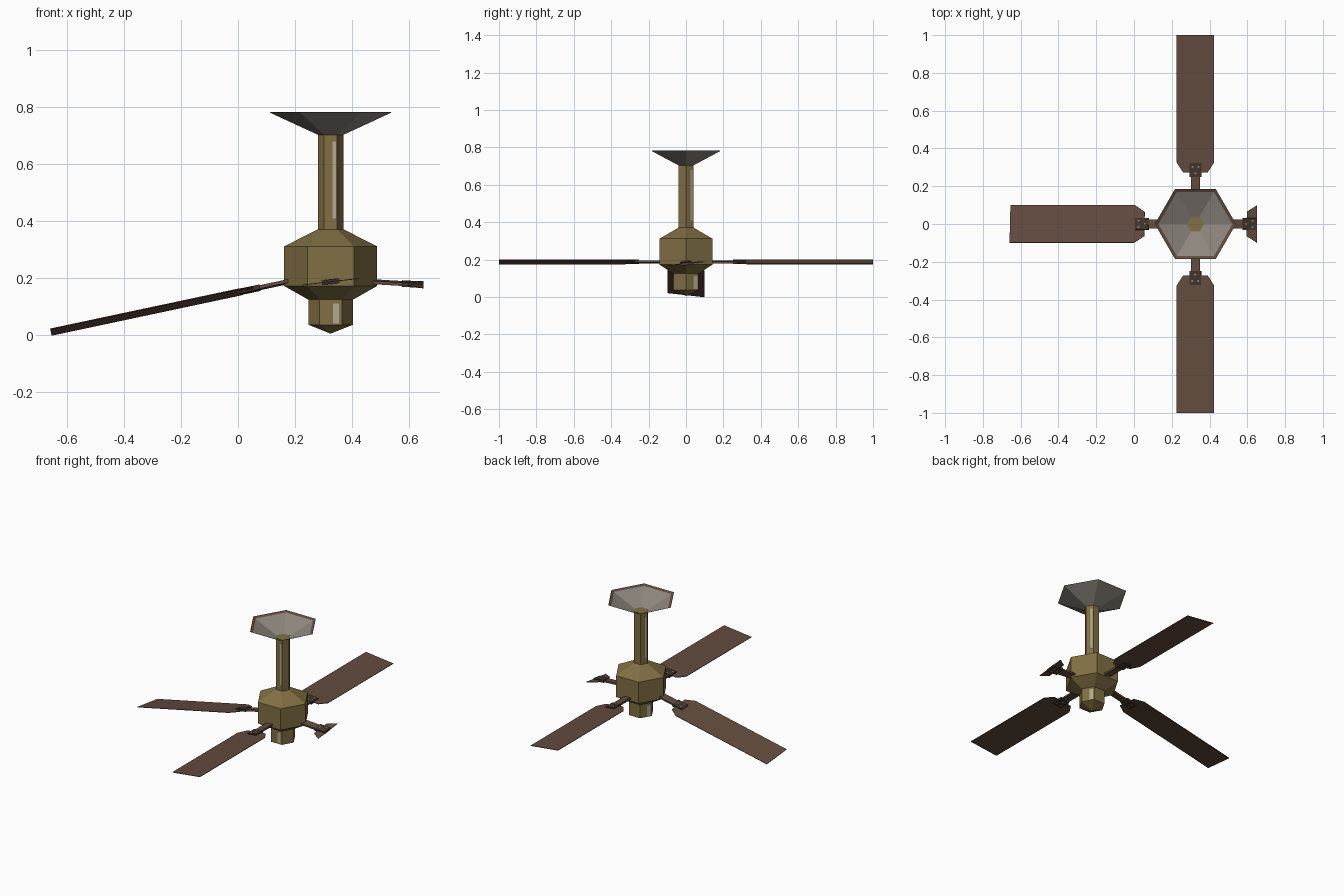
import bpy, bmesh, math
from mathutils import Matrix

if "Cube" in bpy.data.objects:
    bpy.data.objects.remove(bpy.data.objects["Cube"])

HUB_X = 0.325          # fan axis
ARM_Z = 0.188          # height of the blade arms
PIVOT = 0.15           # radius where the arms leave the motor


def mat(name, rgb):
    m = bpy.data.materials.new(name)
    m.diffuse_color = (*rgb, 1)
    m.use_nodes = True
    m.node_tree.nodes["Principled BSDF"].inputs["Base Color"].default_value = m.diffuse_color
    return m


BRASS = mat("aged_brass", (0.22, 0.16, 0.058))
PALE = mat("pale_highlight", (0.45, 0.40, 0.30))
GREY = mat("canopy_grey", (0.27, 0.24, 0.21))
WOOD = mat("brown_wood", (0.125, 0.072, 0.05))
DARK = mat("dark_bracket", (0.055, 0.036, 0.026))
SCREW = mat("screw_metal", (0.28, 0.22, 0.17))


def finish(name, bm, material, matrix=None):
    bmesh.ops.remove_doubles(bm, verts=bm.verts, dist=1e-5)
    me = bpy.data.meshes.new(name)
    bm.to_mesh(me)
    bm.free()
    me.materials.append(material)
    ob = bpy.data.objects.new(name, me)
    bpy.context.collection.objects.link(ob)
    ob.matrix_world = matrix or Matrix.Translation((HUB_X, 0, 0))
    return ob


def hex_lathe(name, profile, material, cap_ends=False):
    """Six-sided turned part from (radius, z) points, listed bottom to top."""
    bm = bmesh.new()
    rings = [[bm.verts.new((r * math.cos(i * math.pi / 3),
                            r * math.sin(i * math.pi / 3), z))
              for i in range(6)] for r, z in profile]
    for a, b in zip(rings, rings[1:]):
        for i in range(6):
            j = (i + 1) % 6
            bm.faces.new((a[i], a[j], b[j], b[i]))
    if cap_ends:
        bm.faces.new(rings[-1])
        bm.faces.new(rings[0][::-1])
    return finish(name, bm, material)


def plate(name, outline, z0, z1, material, matrix):
    """Flat outline extruded from z0 to z1."""
    bm = bmesh.new()
    f = bm.faces.new([bm.verts.new((x, y, z0)) for x, y in outline])
    ex = bmesh.ops.extrude_face_region(bm, geom=[f])["geom"]
    for v in ex:
        if isinstance(v, bmesh.types.BMVert):
            v.co.z = z1
    bmesh.ops.recalc_face_normals(bm, faces=bm.faces)
    return finish(name, bm, material, matrix)


def rect(x0, x1, h):
    return [(x0, -h), (x1, -h), (x1, h), (x0, h)]


# central column
hex_lathe("motor_housing", [(0.0001, 0.006), (0.078, 0.037), (0.078, 0.125),
                            (0.163, 0.173), (0.163, 0.312), (0.045, 0.372)], BRASS, True)
hex_lathe("down_rod", [(0.045, 0.37), (0.045, 0.707)], BRASS, True)

# open ceiling canopy with a brown band inside its rim
hex_lathe("canopy", [(0.044, 0.703), (0.215, 0.782)], GREY)
hex_lathe("canopy_rim", [(0.196, 0.7755), (0.214, 0.7835)], WOOD)

# pale strips on alternate faces of the rod and lower housing
for n, ang in enumerate((-90, 30, 150)):
    turn = Matrix.Translation((HUB_X, 0, 0)) @ Matrix.Rotation(math.radians(ang), 4, 'Z')
    for part, r, z0, z1, a, b in (("rod", 0.045, 0.41, 0.68, 0.006, 0.018),
                                  ("housing", 0.078, 0.042, 0.112, 0.008, 0.03)):
        d = r * math.cos(math.pi / 6)
        plate(f"{part}_strip_{n}", [(d - 0.001, a), (d + 0.001, a), (d + 0.001, b), (d - 0.001, b)],
              z0, z1, PALE, turn)

# blades: heading, droop, length (one broken off short, one sagging)
for name, heading, droop, length in (("back", 90, 0, 1.0), ("front", -90, 0, 1.0),
                                     ("left", 180, 12, 1.0), ("right", 0, 3.5, 0.326)):
    base = (Matrix.Translation((HUB_X, 0, ARM_Z))
            @ Matrix.Rotation(math.radians(heading), 4, 'Z')
            @ Matrix.Translation((PIVOT, 0, 0))
            @ Matrix.Rotation(math.radians(droop), 4, 'Y')
            @ Matrix.Rotation(math.radians(6.5), 4, 'X')
            @ Matrix.Translation((-PIVOT, 0, 0)))
    half = [(0.272, 0.065), (0.326, 0.1)]
    if length > 0.4:
        half.append((length, 0.1))
    outline = [(x, -y) for x, y in half] + [(x, y) for x, y in reversed(half)]
    plate(f"{name}_blade", outline, -0.0015, 0.0015, WOOD, base)
    plate(f"{name}_arm", rect(0.11, 0.28, 0.024), -0.006, 0.006, WOOD, base)
    plate(f"{name}_bracket", rect(0.25, 0.322, 0.031), -0.008, 0.008, DARK, base)
    for k, (sx, sy) in enumerate(((0.268, 0), (0.302, -0.016), (0.302, 0.016))):
        plate(f"{name}_screw_{k}",
              [(sx + 0.006 * math.cos(i * math.pi / 3), sy + 0.006 * math.sin(i * math.pi / 3))
               for i in range(6)], -0.0095, 0.0095, SCREW, base)
